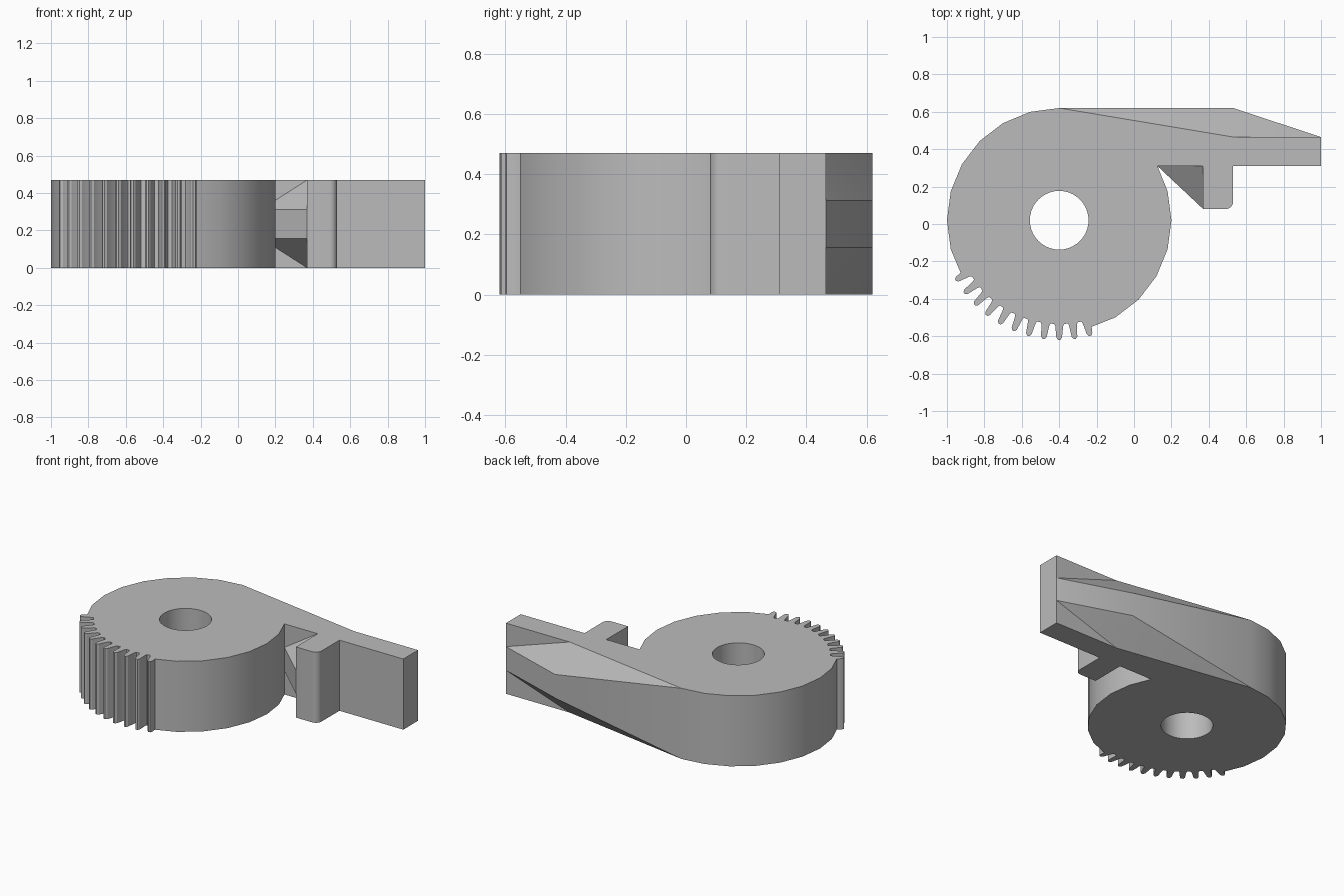
import bpy, bmesh
from math import cos, sin, radians, tau
from mathutils import Vector

old = bpy.data.objects.get("Cube")
if old:
    bpy.data.objects.remove(old, do_unlink=True)

HEIGHT = 0.47
LOW, HIGH = HEIGHT / 3, HEIGHT * 2 / 3
CENTRE = Vector((-0.4, 0.02))
RADIUS, HOLE = 0.6, 0.157

grey = bpy.data.materials.new("plain grey")
grey.use_nodes = True
grey.diffuse_color = (0.5, 0.5, 0.5, 1)
grey.node_tree.nodes["Principled BSDF"].inputs["Base Color"].default_value = (0.5, 0.5, 0.5, 1)


def polar(angle, r, t=0.0):
    """Point at radius r along an angle in degrees, shifted sideways by t."""
    a = radians(angle)
    return CENTRE + Vector((r * cos(a) - t * sin(a), r * sin(a) + t * cos(a)))


def finish(bm, name):
    bmesh.ops.recalc_face_normals(bm, faces=bm.faces)
    mesh = bpy.data.meshes.new(name)
    bm.to_mesh(mesh)
    bm.free()
    mesh.materials.append(grey)
    obj = bpy.data.objects.new(name, mesh)
    bpy.context.collection.objects.link(obj)
    bpy.ops.object.select_all(action='DESELECT')
    obj.select_set(True)
    bpy.context.view_layer.objects.active = obj
    bpy.ops.object.shade_smooth_by_angle(angle=radians(30))
    return obj


# Plan outline: plain rim, gear teeth, plain rim, then post and arm
outline = [polar(a, RADIUS) for a in range(90, 196, 15)]
half_tooth = [(0.554, 0.026), (0.566, 0.021), (0.628, 0.015), (0.64, 0.006)]
tooth = [(r, -t) for r, t in half_tooth] + half_tooth[::-1]
for i in range(11):
    points = list(tooth)
    if i == 0:
        points[:2] = [(0.597, -0.019)]
    if i == 10:
        points[-2:] = [(0.595, 0.02)]
    outline += [polar(210 + 7.5 * i, r, t) for r, t in points]
outline += [polar(a, RADIUS) for a in range(300, 376, 15)]
outline += [Vector(p) for p in [(0.125, 0.31), (0.37, 0.31), (0.37, 0.08)]]
outline += [Vector((0.49 + 0.04 * sin(radians(a)), 0.12 - 0.04 * cos(radians(a))))
            for a in range(0, 91, 15)]
outline += [Vector(p) for p in [(0.53, 0.31), (1, 0.31), (1, 0.465), (0.53, 0.465)]]
hole = [CENTRE + Vector((HOLE * cos(tau * i / 40), HOLE * sin(tau * i / 40))) for i in range(40)]

# Body caps, with the round hole left open
bm = bmesh.new()
rims, bores = [], []
for z in (0, HEIGHT):
    edges = []
    for loop, store in ((outline, rims), (hole, bores)):
        verts = [bm.verts.new((p.x, p.y, z)) for p in loop]
        edges += [bm.edges.new((v, verts[i - 1])) for i, v in enumerate(verts)]
        store.append(verts)
    bmesh.ops.triangle_fill(bm, edges=edges, use_beauty=True,
                            use_dissolve=False, normal=(0, 0, 1))

# Upright walls; the last three stretches of the arm are shaped below
for (low, high), skip in ((rims, 3), (bores, 0)):
    n = len(low)
    for i in range(n - skip):
        j = (i + 1) % n
        bm.faces.new((low[i], low[j], high[j], high[i]))

# Arm end and tapered back, mirrored about the middle height
bottom, top = rims
ridge = [bm.verts.new((0.53, 0.62, z)) for z in (LOW, HIGH)]
tip = [bm.verts.new((1, 0.465, z)) for z in (LOW, HIGH)]
bm.faces.new((bottom[-3], bottom[-2], tip[0], tip[1], top[-2], top[-3]))
bm.faces.new((ridge[0], tip[0], tip[1], ridge[1]))
bm.faces.new((bottom[0], ridge[0], ridge[1], top[0]))
for rim, r, t in zip(rims, ridge, tip):
    bm.faces.new((rim[0], r, rim[-1]))
    bm.faces.new((r, t, rim[-1]))
    bm.faces.new((t, rim[-2], rim[-1]))
finish(bm, "geared_disc_and_arm")

# Pointed web between the disc, the arm and the post
bm = bmesh.new()
for x, y, low, high in ((0.125, 0.31, LOW, HIGH), (0.37, 0.08, LOW, HIGH), (0.37, 0.31, 0, HEIGHT)):
    for z in (low, high):
        bm.verts.new((x, y, z))
bmesh.ops.convex_hull(bm, input=bm.verts)
finish(bm, "corner_web")
